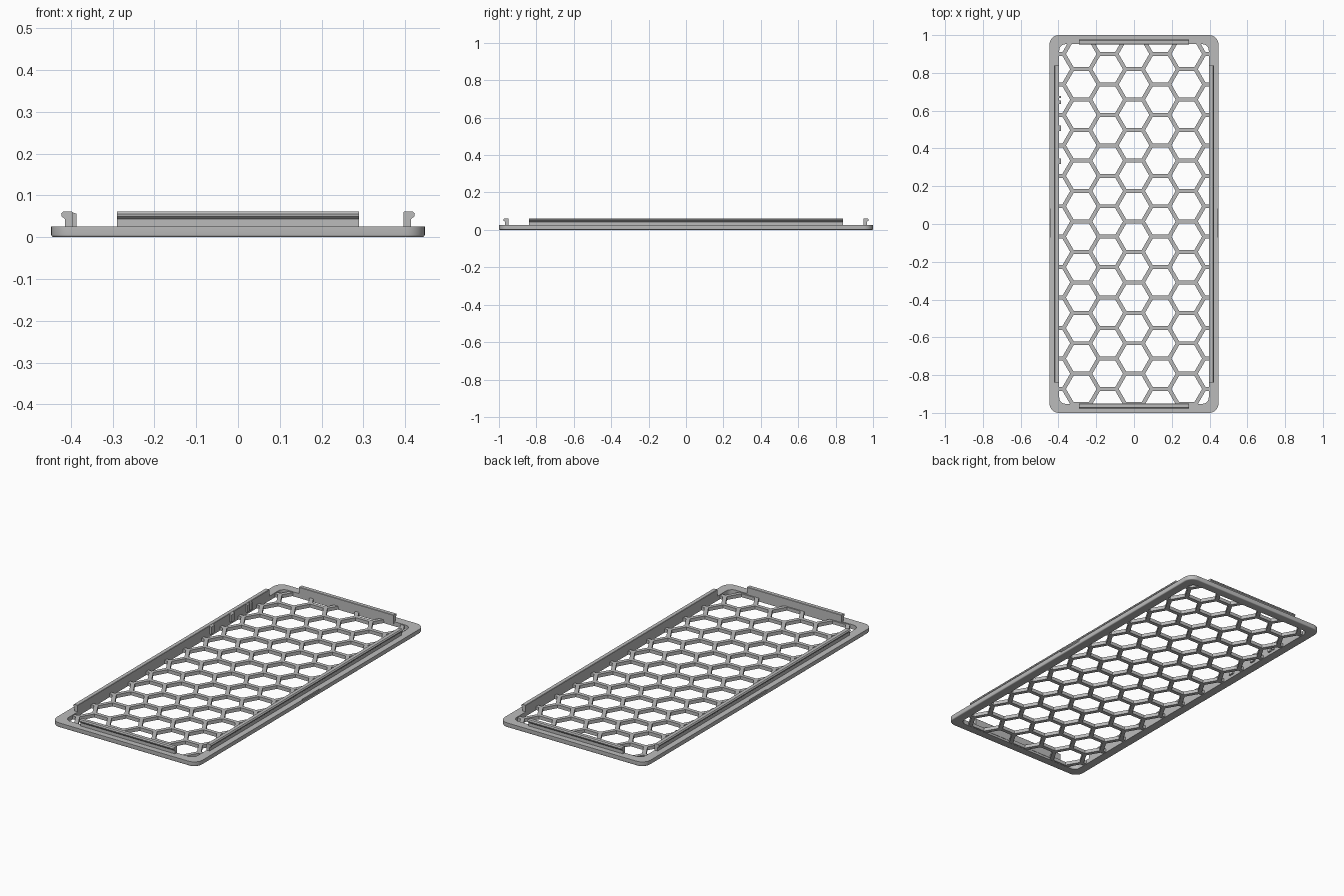
import bpy
import bmesh
from math import sin, cos, pi, radians, sqrt

cube = bpy.data.objects.get("Cube")
if cube:
    bpy.data.objects.remove(cube, do_unlink=True)

grey = bpy.data.materials.new("light grey plastic")
grey.use_nodes = True
grey.diffuse_color = (0.5, 0.5, 0.5, 1)
grey.node_tree.nodes["Principled BSDF"].inputs["Base Color"].default_value = (0.5, 0.5, 0.5, 1)

HALF_X, HALF_Y, TOP = 0.447, 1.0, 0.025      # frame outside
OPEN_X, OPEN_Y, OPEN_R = 0.396, 0.952, 0.035  # frame opening
PITCH = 0.1612                                # honeycomb cell spacing
BAR = 0.021                                   # honeycomb bar width


def finish(name, bm):
    bmesh.ops.recalc_face_normals(bm, faces=bm.faces)
    mesh = bpy.data.meshes.new(name)
    bm.to_mesh(mesh)
    bm.free()
    mesh.materials.append(grey)
    obj = bpy.data.objects.new(name, mesh)
    bpy.context.collection.objects.link(obj)
    return obj


def select(obj):
    bpy.ops.object.select_all(action='DESELECT')
    obj.select_set(True)
    bpy.context.view_layer.objects.active = obj


def smooth(obj):
    select(obj)
    bpy.ops.object.shade_smooth_by_angle(angle=radians(30))


def cut(obj, cutter):
    cutter.hide_render = True
    mod = obj.modifiers.new("cut", 'BOOLEAN')
    mod.operation = 'DIFFERENCE'
    mod.solver = 'EXACT'
    mod.object = cutter
    select(obj)
    bpy.ops.object.modifier_apply(modifier=mod.name)
    bpy.data.objects.remove(cutter, do_unlink=True)


def rounded_loop(bm, hx, hy, r, z, steps=8):
    verts = []
    for i, (sx, sy) in enumerate([(1, 1), (-1, 1), (-1, -1), (1, -1)]):
        for k in range(steps + 1):
            a = (i + k / steps) * pi / 2
            verts.append(bm.verts.new((sx * (hx - r) + r * cos(a), sy * (hy - r) + r * sin(a), z)))
    return verts


def bridge(bm, a, b):
    for i in range(len(a)):
        j = (i + 1) % len(a)
        bm.faces.new((a[i], a[j], b[j], b[i]))


def prism(bm, bottom, offset):
    """Solid between a closed outline and its copy moved by offset."""
    a = [bm.verts.new(p) for p in bottom]
    b = [bm.verts.new([c + d for c, d in zip(p, offset)]) for p in bottom]
    bridge(bm, a, b)
    bm.faces.new(a)
    bm.faces.new(b)


def box(bm, x0, x1, y0, y1, z0, z1):
    prism(bm, [(x0, y0, z0), (x1, y0, z0), (x1, y1, z0), (x0, y1, z0)], (0, 0, z1 - z0))


# Frame: rounded ring with a filleted lower outer edge
bm = bmesh.new()
loops = [rounded_loop(bm, OPEN_X, OPEN_Y, OPEN_R, TOP), rounded_loop(bm, HALF_X, HALF_Y, 0.05, TOP)]
fillet = 0.006
for k in range(5):
    a = k / 4 * pi / 2
    inset = fillet * (1 - cos(a))
    loops.append(rounded_loop(bm, HALF_X - inset, HALF_Y - inset, 0.05 - inset, fillet * (1 - sin(a))))
loops.append(rounded_loop(bm, OPEN_X, OPEN_Y, OPEN_R, 0))
for i, loop in enumerate(loops):
    bridge(bm, loop, loops[(i + 1) % len(loops)])
frame = finish("frame", bm)

# Shallow pry notches in the middle of both long edges
bm = bmesh.new()
for s in (-1, 1):
    x0, x1 = sorted((s * (HALF_X - 0.005), s * (HALF_X + 0.02)))
    box(bm, x0, x1, -0.07, 0.08, 0.016, 0.04)
cut(frame, finish("notch_cutter", bm))
smooth(frame)

# Honeycomb grille: slab with hexagonal holes
bm = bmesh.new()
low = rounded_loop(bm, OPEN_X + 0.002, OPEN_Y + 0.002, OPEN_R, 0.001)
high = rounded_loop(bm, OPEN_X + 0.002, OPEN_Y + 0.002, OPEN_R, 0.02)
bridge(bm, low, high)
bm.faces.new(low)
bm.faces.new(high)
grille = finish("honeycomb_grille", bm)

bm = bmesh.new()
radius = (PITCH - BAR) / sqrt(3)
for col in range(-3, 4):
    cx = col * PITCH * sqrt(3) / 2
    for row in range(13):
        cy = 0.9 + (col % 2) * PITCH / 2 - row * PITCH
        # Keep the holes inside the border of the opening
        if cy > -1.05:
            prism(bm, [(cx + radius * cos(k * pi / 3), cy + radius * sin(k * pi / 3), -0.05)
                       for k in range(6)], (0, 0, 0.1))
cut(grille, finish("hexagon_cutter", bm))

# Snap clips: upright wall with a rounded lip facing outward
CLIP = [(0, 0.012), (0.018, 0.012), (0.018, 0.043), (0.026, 0.05), (0.027, 0.056),
        (0.022, 0.062), (0.002, 0.062), (0, 0.06)]


def clip(name, base, half, side, along_y):
    bm = bmesh.new()
    if along_y:
        prism(bm, [(side * (base + d), -half, z) for d, z in CLIP], (0, 2 * half, 0))
    else:
        prism(bm, [(-half, side * (base + d), z) for d, z in CLIP], (2 * half, 0, 0))
    finish(name, bm)


for side, name in ((1, "left"), (-1, "right")):
    clip(name + "_clip", OPEN_X, 0.84, side, True)
for side, name in ((1, "back"), (-1, "front")):
    clip(name + "_clip", 0.95, 0.29, side, False)

# Small ribs on the inner face of the right clip
bm = bmesh.new()
for y, width in ((0.672, 0.012), (0.645, 0.018), (0.507, 0.03), (0.332, 0.03)):
    prism(bm, [(-OPEN_X - 0.002, y - width / 2, 0.015), (-0.386, y - width / 2, 0.015),
               (-0.386, y - width / 2, 0.056), (-OPEN_X - 0.002, y - width / 2, 0.06)], (0, width, 0))
finish("locating_ribs", bm)
